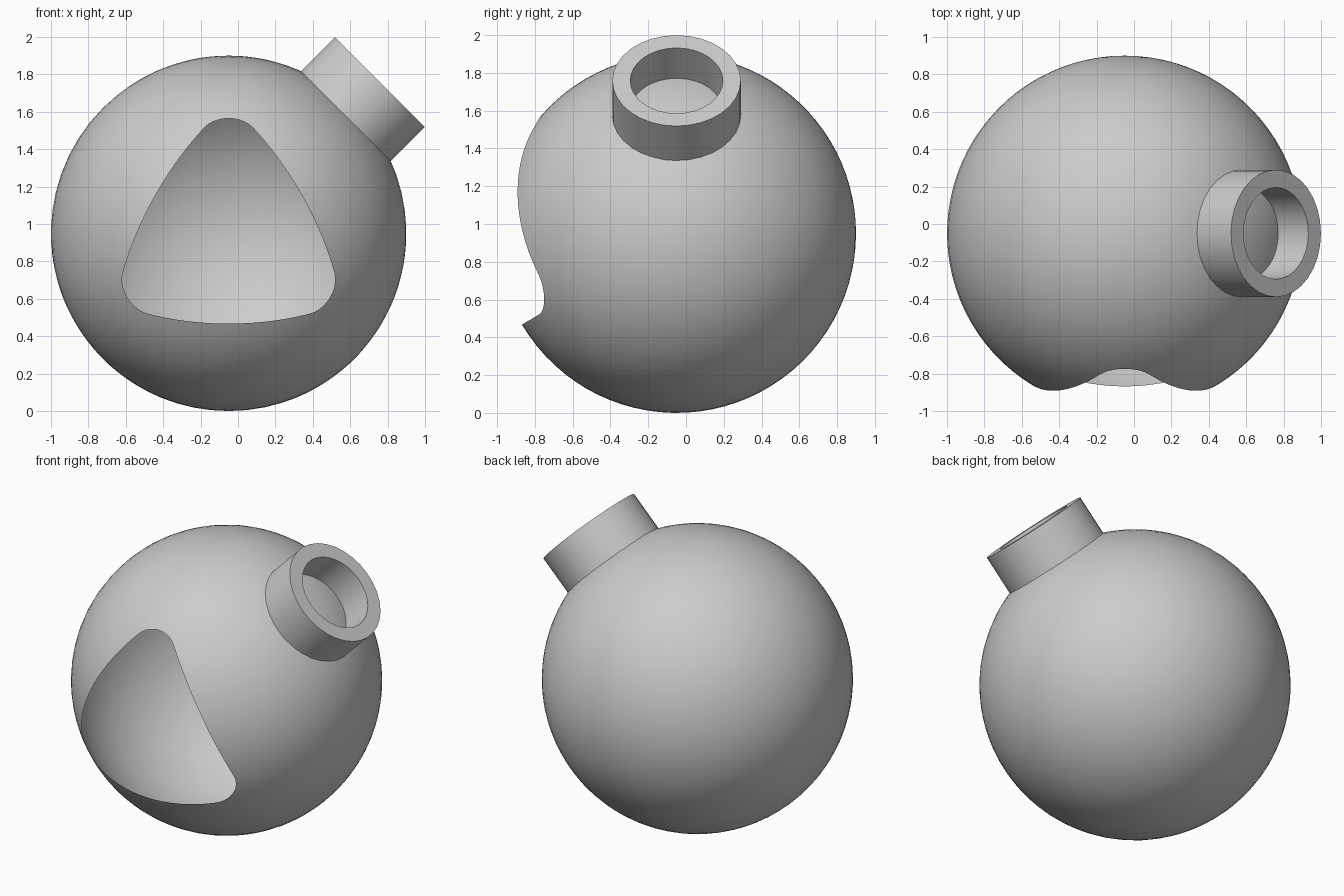
import bpy, bmesh
from math import sin, cos, pi, radians
from mathutils import Vector, Matrix

if "Cube" in bpy.data.objects:
    bpy.data.objects.remove(bpy.data.objects["Cube"])

CENTRE = Vector((-0.05, -0.05, 0.95))
R = 0.95


def loft(name, rows, closed_end=None):
    """Skin a list of closed loops; optionally close on a pole point."""
    bm = bmesh.new()
    loops = [[bm.verts.new(p) for p in row] for row in rows]
    n = len(loops[0])
    for a, b in zip(loops, loops[1:]):
        for i in range(n):
            j = (i + 1) % n
            bm.faces.new((a[i], a[j], b[j], b[i]))
    if closed_end is not None:
        pole = bm.verts.new(closed_end)
        for i in range(n):
            bm.faces.new((loops[-1][i], loops[-1][(i + 1) % n], pole))
    mesh = bpy.data.meshes.new(name)
    bm.to_mesh(mesh)
    bm.free()
    obj = bpy.data.objects.new(name, mesh)
    bpy.context.collection.objects.link(obj)
    bpy.context.view_layer.objects.active = obj
    obj.select_set(True)
    bpy.ops.object.shade_smooth_by_angle(angle=radians(35))
    obj.select_set(False)
    return obj


# Opening outline: a rounded equilateral triangle, projected onto the sphere
ARC, SIDE, CORNER = 10, 20, 0.2
outline = []
for k in range(3):
    mid = pi / 2 + k * 2 * pi / 3
    centre = Vector((cos(mid), sin(mid))) * 0.692
    for i in range(ARC + 1):
        a = mid - pi / 3 + i / ARC * 2 * pi / 3
        outline.append(centre + Vector((cos(a), sin(a))) * CORNER)
    nxt = mid + 2 * pi / 3
    start = outline[-1]
    a = nxt - pi / 3
    end = Vector((cos(nxt), sin(nxt))) * 0.692 + Vector((cos(a), sin(a))) * CORNER
    outline += [start.lerp(end, i / SIDE) for i in range(1, SIDE)]
rim = [Vector((p.x, -1, p.y - 0.044)).normalized() for p in outline]

# Hollow thin shell, running from the opening to the back pole
BACK = Vector((0, 1, 0))
RINGS = 36


def slerp(a, b, t):
    w = a.angle(b)
    return (a * sin((1 - t) * w) + b * sin(t * w)) / sin(w)


rows = [[CENTRE + slerp(d, BACK, i / RINGS) * R for d in rim] for i in range(RINGS)]
shell = loft("shell", rows, CENTRE + BACK * R)

# Tubular neck, tilted 45 degrees to the right
SIDES = 32
tilt = Matrix.Translation(CENTRE) @ Matrix.Rotation(radians(45), 4, 'Y')
profile = [(0.34, 0.875), (0.34, 1.144), (0.245, 1.144), (0.245, 0.905)]
neck = loft("neck", [[tilt @ Vector((r * cos(2 * pi * i / SIDES), r * sin(2 * pi * i / SIDES), h))
                      for i in range(SIDES)] for r, h in profile])

# Make every face point outwards
for obj, probe in ((shell, lambda f: (f.calc_center_median() - CENTRE).dot(f.normal) < 0),
                   (neck, None)):
    bm = bmesh.new()
    bm.from_mesh(obj.data)
    bm.normal_update()
    if probe:
        bmesh.ops.reverse_faces(bm, faces=[f for f in bm.faces if probe(f)])
    else:
        axis = Vector((1, 0, 1)).normalized()
        top = [f for f in bm.faces if abs(f.normal.dot(axis)) > 0.9]
        if top[0].normal.dot(axis) < 0:
            bmesh.ops.reverse_faces(bm, faces=bm.faces[:])
    bm.to_mesh(obj.data)
    bm.free()
